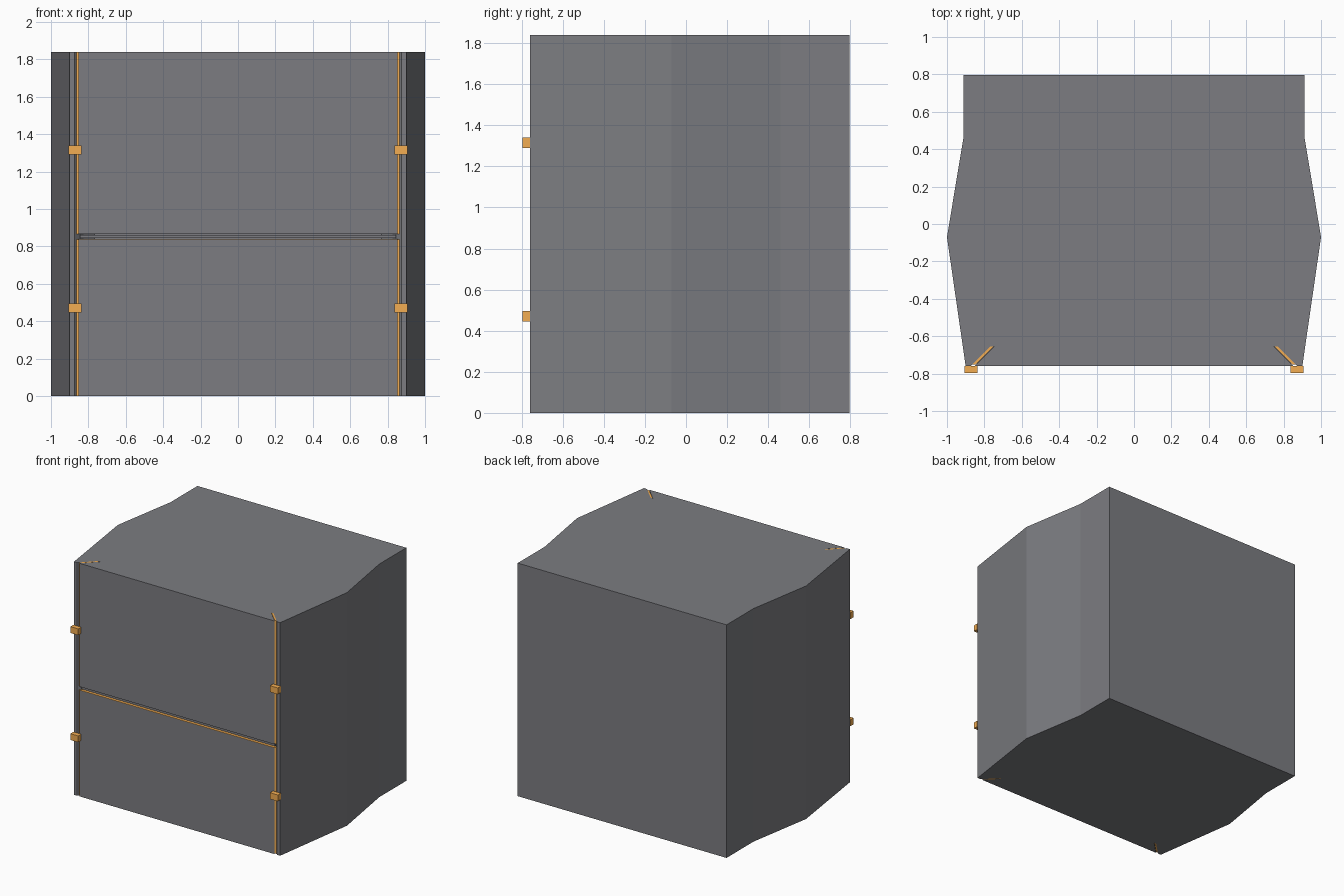
import bpy, bmesh

if "Cube" in bpy.data.objects:
    bpy.data.objects.remove(bpy.data.objects["Cube"])

H = 1.84           # overall height
FRONT = -0.76      # door face
RECESS = -0.655    # back of the doors


def material(name, color):
    m = bpy.data.materials.new(name)
    m.diffuse_color = color
    m.use_nodes = True
    m.node_tree.nodes["Principled BSDF"].inputs["Base Color"].default_value = m.diffuse_color
    return m


orange = material("orange_trim", (0.9, 0.42, 0.085, 1))
grey = material("dark_grey", (0.2, 0.203, 0.22, 1))


def prism(name, outline, z0, z1, mat):
    """Extrude a plan outline from z0 to z1."""
    bm = bmesh.new()
    face = bm.faces.new([bm.verts.new((x, y, z0)) for x, y in outline])
    ext = bmesh.ops.extrude_face_region(bm, geom=[face])["geom"]
    verts = [g for g in ext if isinstance(g, bmesh.types.BMVert)]
    bmesh.ops.translate(bm, verts=verts, vec=(0, 0, z1 - z0))
    bmesh.ops.recalc_face_normals(bm, faces=bm.faces)
    mesh = bpy.data.meshes.new(name)
    bm.to_mesh(mesh)
    bm.free()
    ob = bpy.data.objects.new(name, mesh)
    bpy.context.collection.objects.link(ob)
    mesh.materials.append(mat)
    return ob


def both_sides(half):
    """Close a half outline by reflecting it across x = 0."""
    return half + [(-x, y) for x, y in reversed(half)]


def rect(x0, x1, y0, y1):
    return [(x0, y0), (x1, y0), (x1, y1), (x0, y1)]


# Cabinet with bulging sides and a tapered door recess
prism("cabinet", both_sides([(0.768, RECESS), (0.873, FRONT), (0.90, FRONT),
                             (1.0, -0.07), (0.912, 0.46), (0.912, 0.797)]), 0, H, grey)

# Doors, diagonal trim strips in the side slits, and hinges
door_plan = both_sides([(0.853, FRONT), (0.748, RECESS)])
for label, z0, z1, hz in (("lower", 0, 0.837, 0.47), ("upper", 0.866, H, 1.315)):
    prism(label + "_door", door_plan, z0, z1, grey)
    for side, s in (("left", -1), ("right", 1)):
        strip = [(0.863, FRONT + 0.01), (0.846, FRONT + 0.01),
                 (0.751, RECESS), (0.768, RECESS)]
        prism(f"{label}_{side}_trim", [(s * x, y) for x, y in strip], z0, z1, orange)
        prism(f"{label}_{side}_hinge",
              rect(s * 0.872 - 0.034, s * 0.872 + 0.034, -0.797, FRONT),
              hz - 0.025, hz + 0.025, orange)

# Thin trim and recessed divider in the gap between the doors
prism("gap_trim", door_plan, 0.837, 0.840, orange)
prism("gap_divider", rect(-0.845, 0.845, FRONT + 0.015, RECESS), 0.844, 0.861, grey)
